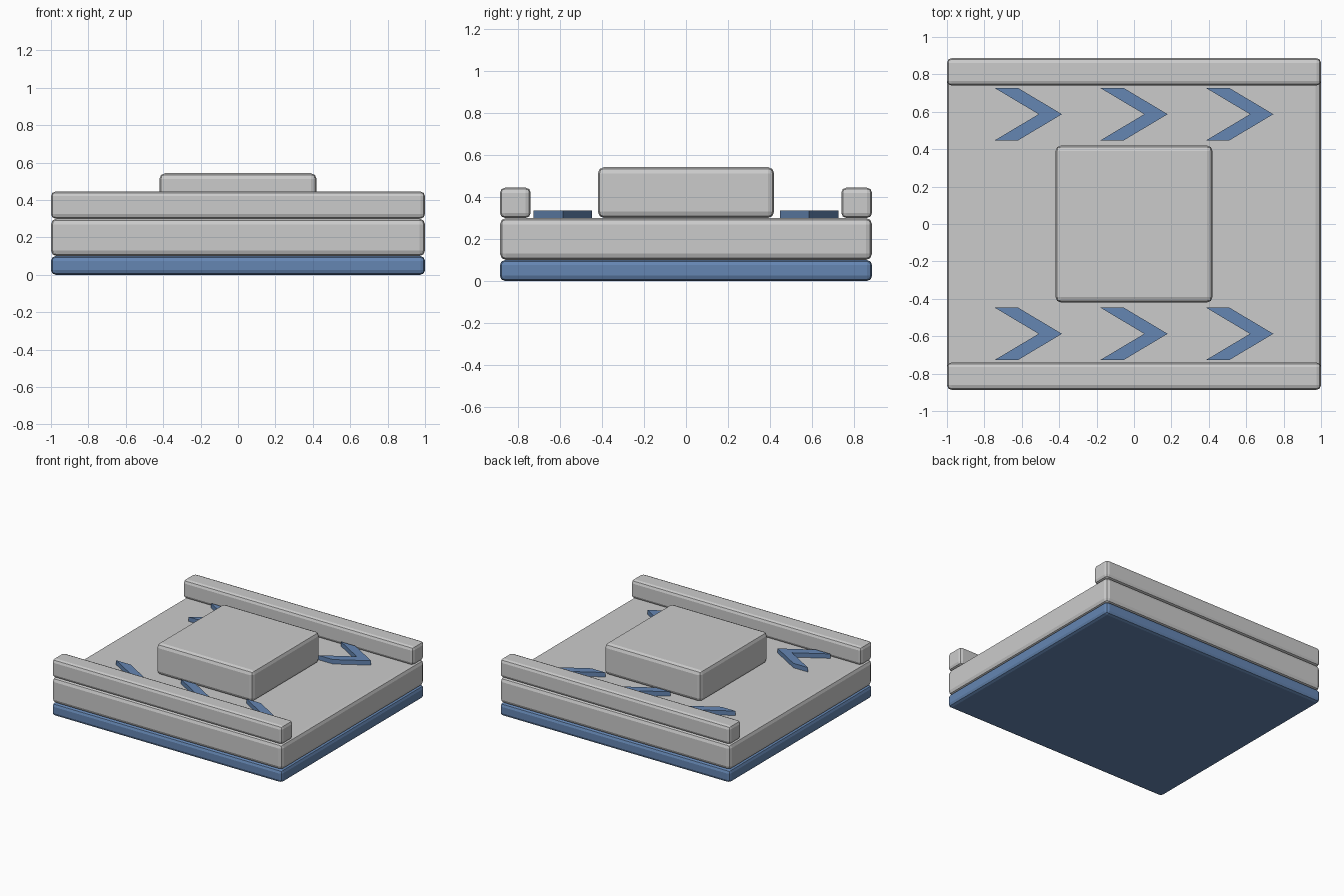
import bpy, bmesh

if "Cube" in bpy.data.objects:
    bpy.data.objects.remove(bpy.data.objects["Cube"])

blue = bpy.data.materials.new("blue")
blue.diffuse_color = (0.13, 0.24, 0.45, 1)
blue.use_nodes = True
blue.node_tree.nodes["Principled BSDF"].inputs["Base Color"].default_value = blue.diffuse_color


def finish(name, bm, mat=None):
    bmesh.ops.recalc_face_normals(bm, faces=bm.faces)
    mesh = bpy.data.meshes.new(name)
    bm.to_mesh(mesh)
    bm.free()
    ob = bpy.data.objects.new(name, mesh)
    bpy.context.collection.objects.link(ob)
    if mat:
        mesh.materials.append(mat)
    return ob


def rounded_box(name, x, y, z, bevel, mat=None):
    """Box spanning the (min, max) pairs, with rounded edges."""
    bm = bmesh.new()
    bmesh.ops.create_cube(bm, size=1)
    for v in bm.verts:
        for i, (lo, hi) in enumerate((x, y, z)):
            v.co[i] = hi if v.co[i] > 0 else lo
    ob = finish(name, bm, mat)
    mod = ob.modifiers.new("rounding", 'BEVEL')
    mod.width = bevel
    mod.segments = 2
    return ob


def chevron(name, cx, cy, z0, z1):
    """Flat arrow marking pointing along +x."""
    outline = [(-0.18, 0.14), (-0.055, 0.14), (0.18, 0),
               (-0.055, -0.14), (-0.18, -0.14), (0.055, 0)]
    bm = bmesh.new()
    face = bm.faces.new([bm.verts.new((cx + x, cy + y, z0)) for x, y in outline])
    ext = bmesh.ops.extrude_face_region(bm, geom=[face], use_keep_orig=True)
    for v in ext["geom"]:
        if isinstance(v, bmesh.types.BMVert):
            v.co.z = z1
    return finish(name, bm, blue)


W, D = 1.0, 0.887

# Stacked base
rounded_box("bottom_plate", (-W, W), (-D, D), (0, 0.1), 0.025, blue)
rounded_box("deck", (-W, W), (-D, D), (0.1, 0.3), 0.03)

# Raised centre block
rounded_box("centre_block", (-0.42, 0.42), (-0.42, 0.42), (0.3, 0.543), 0.03)

# Side rails and direction arrows
for side, s in (("front", -1), ("back", 1)):
    ys = sorted((s * 0.74, s * D))
    rounded_box(side + "_rail", (-W, W), ys, (0.3, 0.445), 0.025)
    for i in range(3):
        chevron(f"{side}_arrow_{i + 1}", (i - 1) * 0.565, s * 0.587, 0.298, 0.335)
